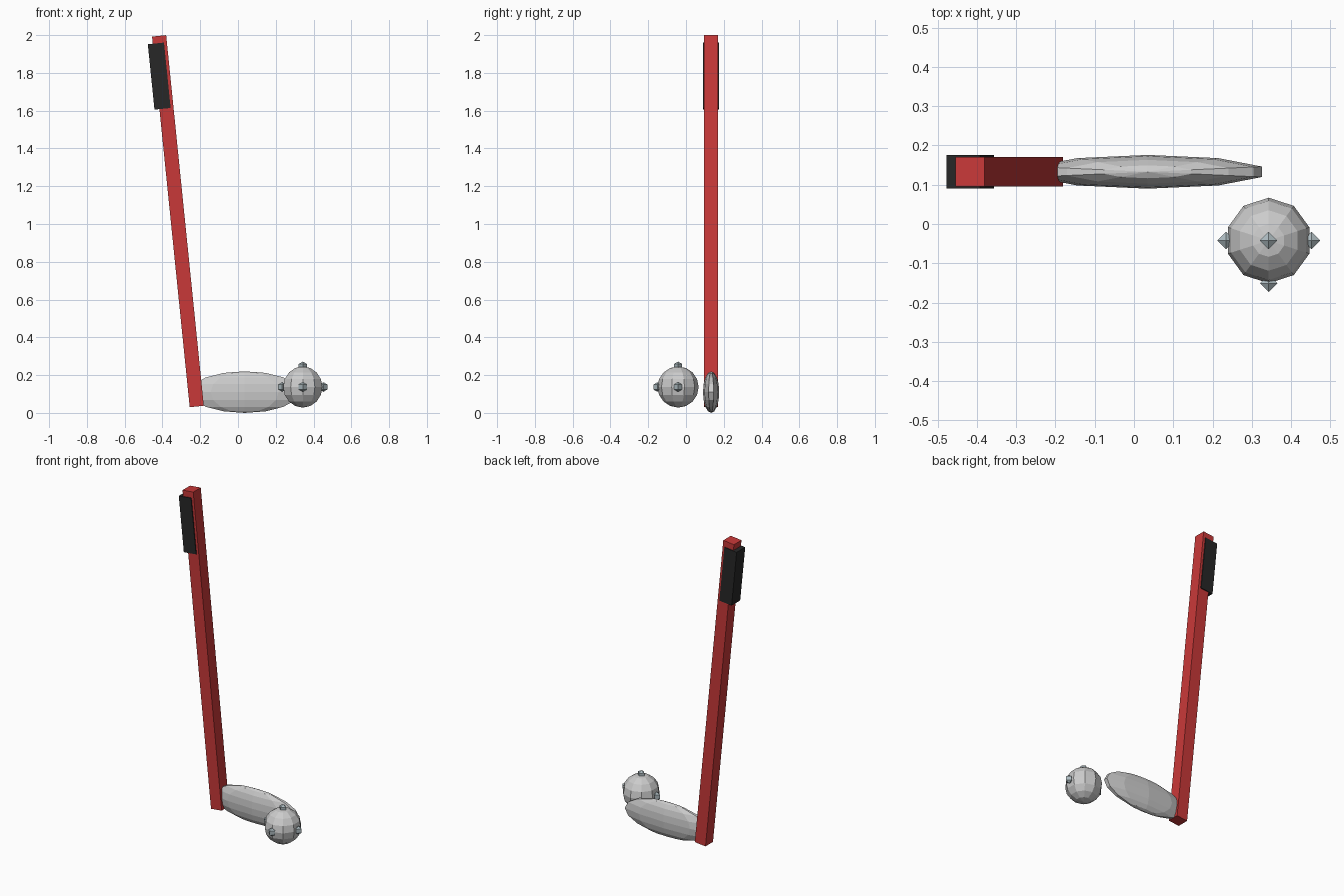
import bpy
from math import radians

if "Cube" in bpy.data.objects:
    bpy.data.objects.remove(bpy.data.objects["Cube"])

TILT = radians(-5.8)
STICK_Y = 0.133


def colour(obj, name, rgb):
    mat = bpy.data.materials.get(name) or bpy.data.materials.new(name)
    mat.diffuse_color = (*rgb, 1)
    mat.use_nodes = True
    mat.node_tree.nodes["Principled BSDF"].inputs["Base Color"].default_value = mat.diffuse_color
    obj.data.materials.append(mat)


def tilted_box(name, loc, size):
    bpy.ops.mesh.primitive_cube_add(size=1, location=loc, rotation=(0, TILT, 0))
    obj = bpy.context.object
    obj.name = name
    obj.scale = size
    return obj


def low_sphere(name, loc, radii, segments, rings):
    bpy.ops.mesh.primitive_uv_sphere_add(segments=segments, ring_count=rings,
                                         radius=1, location=loc)
    obj = bpy.context.object
    obj.name = name
    obj.scale = radii
    return obj


# Leaning shaft and the grip set slightly off its outer side
shaft = tilted_box("shaft", (-0.318, STICK_Y, 1.015), (0.075, 0.075, 1.972))
colour(shaft, "red", (0.58, 0.04, 0.04))
grip = tilted_box("grip", (-0.417, STICK_Y, 1.783), (0.086, 0.086, 0.348))
colour(grip, "black", (0.02, 0.02, 0.02))

# Flattened blade
low_sphere("blade", (0.035, STICK_Y, 0.11), (0.306, 0.043, 0.11), 10, 8)

# Ball with small studs on the sides, front and top
BALL = (0.343, -0.042, 0.137)
R = 0.109
low_sphere("ball", BALL, (R, R, R), 10, 8)
for side, d in {"left": (-1, 0, 0), "right": (1, 0, 0),
                "front": (0, -1, 0), "top": (0, 0, 1)}.items():
    loc = [c + R * k for c, k in zip(BALL, d)]
    stud = low_sphere("ball_stud_" + side, loc, (0.0255,) * 3, 4, 3)
    colour(stud, "steel", (0.42, 0.5, 0.53))
